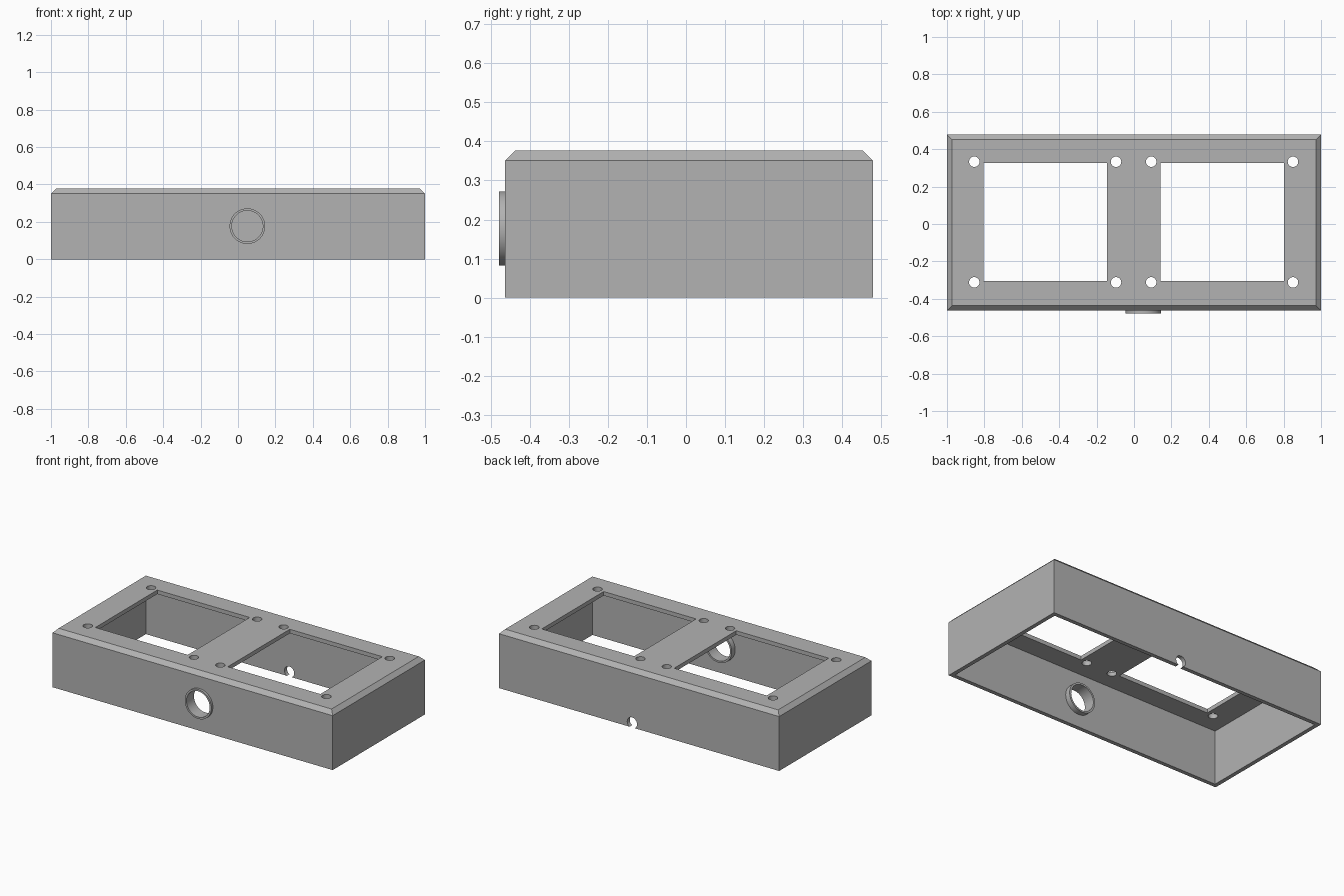
import bpy
import bmesh
from math import radians
from mathutils import Matrix, Vector

cube = bpy.data.objects.get("Cube")
if cube:
    bpy.data.objects.remove(cube, do_unlink=True)

# Main dimensions
FRONT, BACK, TOP = -0.463, 0.478, 0.377
WALL = 0.026
MID_Y = (FRONT + BACK) / 2
PORT_X, PORT_Z = 0.05, 0.177

grey = bpy.data.materials.new("light grey")
grey.use_nodes = True
colour = (0.45, 0.45, 0.45, 1)
grey.diffuse_color = colour
grey.node_tree.nodes["Principled BSDF"].inputs["Base Color"].default_value = colour


def finish(name, bm):
    bmesh.ops.recalc_face_normals(bm, faces=bm.faces)
    mesh = bpy.data.meshes.new(name)
    bm.to_mesh(mesh)
    bm.free()
    mesh.materials.append(grey)
    obj = bpy.data.objects.new(name, mesh)
    bpy.context.collection.objects.link(obj)
    return obj


def box(name, low, high, chamfer=0):
    low, high = Vector(low), Vector(high)
    bm = bmesh.new()
    bmesh.ops.create_cube(bm, size=1)
    bmesh.ops.scale(bm, vec=high - low, verts=bm.verts)
    bmesh.ops.translate(bm, vec=(low + high) / 2, verts=bm.verts)
    if chamfer:
        rim = [e for e in bm.edges if all(v.co.z > high.z - 0.001 for v in e.verts)]
        bmesh.ops.bevel(bm, geom=rim, offset=chamfer, segments=1, affect='EDGES')
    return finish(name, bm)


def cylinder(name, centre, radius, length, along_y=False, sides=64):
    bm = bmesh.new()
    turn = Matrix.Rotation(radians(90 if along_y else 0), 4, 'X')
    bmesh.ops.create_cone(bm, cap_ends=True, segments=sides, radius1=radius,
                          radius2=radius, depth=length,
                          matrix=Matrix.Translation(centre) @ turn)
    return finish(name, bm)


def combine(target, tool, operation='DIFFERENCE'):
    mod = target.modifiers.new("combine", 'BOOLEAN')
    mod.operation = operation
    mod.solver = 'EXACT'
    mod.object = tool
    tool.hide_render = True
    bpy.context.view_layer.objects.active = target
    bpy.ops.object.modifier_apply(modifier=mod.name)
    bpy.data.objects.remove(tool, do_unlink=True)


# Open-bottomed shell with a chamfered top rim
case = box("case", (-1, FRONT, 0), (1, BACK, TOP), WALL)
combine(case, box("cavity", (WALL - 1, FRONT + WALL, -0.1),
                  (1 - WALL, BACK - WALL, TOP - WALL)))

# Two windows, each with four screw holes at its corners
for side in (-1, 1):
    x = side * 0.473 - 0.002
    combine(case, box("window", (x - 0.33, -0.305, 0.3), (x + 0.33, 0.327, 0.5)))
    for dx in (-0.379, 0.379):
        for y in (-0.312, 0.333):
            combine(case, cylinder("screw_hole", (x + dx, y, TOP), 0.028, 0.2, sides=32))

# Round collar through the front wall
start, end = FRONT - 0.015, FRONT + WALL + 0.035
combine(case, cylinder("collar", (PORT_X, (start + end) / 2, PORT_Z), 0.095,
                       end - start, True), 'UNION')
combine(case, cylinder("bore", (PORT_X, FRONT, PORT_Z), 0.083, 0.3, True))

# Cable notch at the foot of the back wall
combine(case, cylinder("notch", (PORT_X, BACK, 0.03), 0.035, 0.2, True, 32))

bpy.ops.object.select_all(action='DESELECT')
case.select_set(True)
bpy.context.view_layer.objects.active = case
bpy.ops.object.shade_smooth_by_angle(angle=radians(30))
